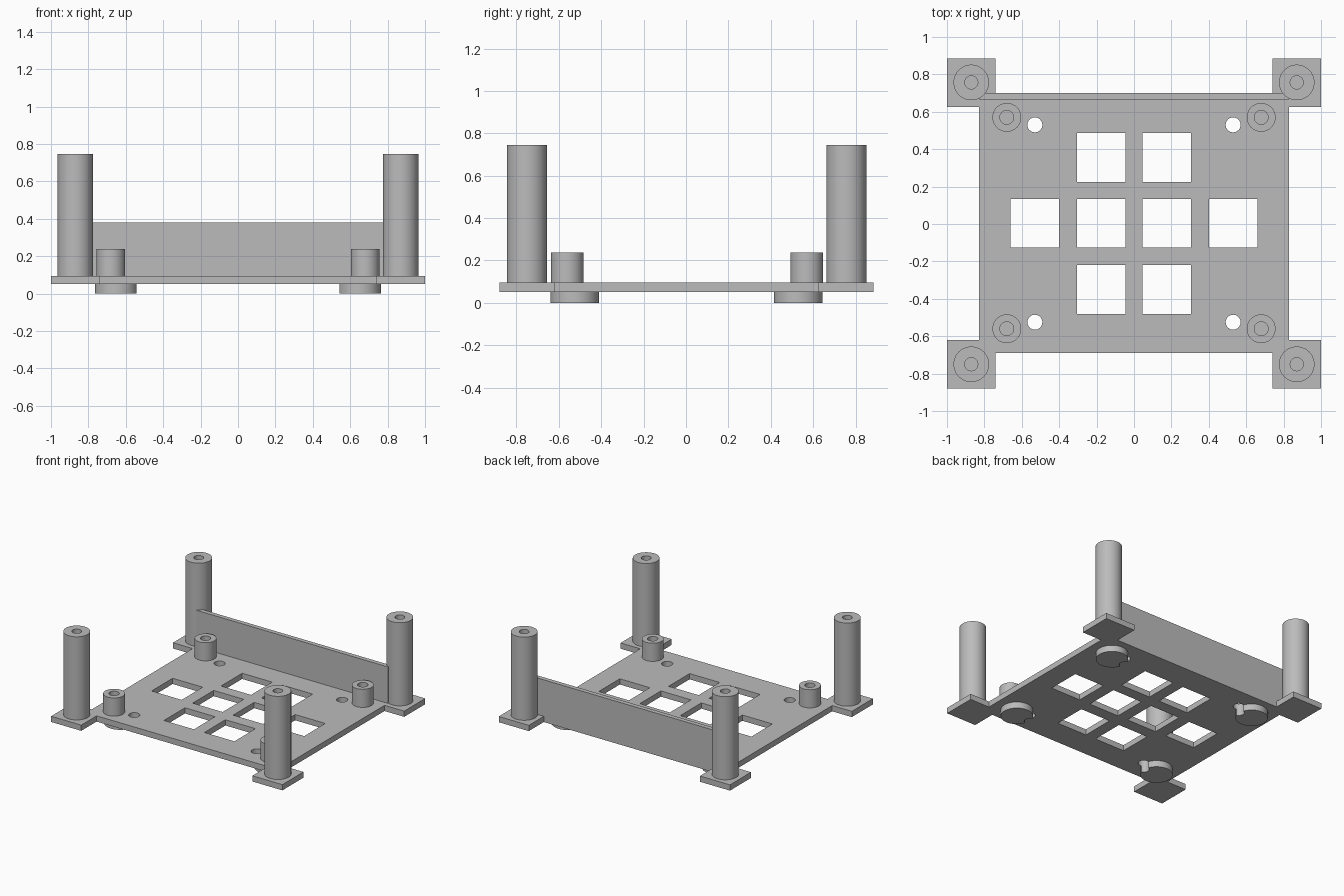
import bpy, bmesh
from math import cos, sin, pi, acos, hypot

cube = bpy.data.objects.get("Cube")
if cube:
    bpy.data.objects.remove(cube)

GREY = (0.5, 0.5, 0.5, 1)
grey = bpy.data.materials.new("plain_grey")
grey.use_nodes = True
grey.diffuse_color = GREY
grey.node_tree.nodes["Principled BSDF"].inputs["Base Color"].default_value = GREY

PLATE_BOTTOM, PLATE_TOP = 0.05, 0.095
SCREW_R, FOOT_R = 0.04, 0.115


def add_object(name, bm):
    """Turn a bmesh into a smooth-by-angle grey object."""
    bmesh.ops.remove_doubles(bm, verts=bm.verts, dist=0.0001)
    bmesh.ops.recalc_face_normals(bm, faces=bm.faces)
    mesh = bpy.data.meshes.new(name)
    bm.to_mesh(mesh)
    bm.free()
    mesh.materials.append(grey)
    obj = bpy.data.objects.new(name, mesh)
    bpy.context.collection.objects.link(obj)
    bpy.ops.object.select_all(action='DESELECT')
    obj.select_set(True)
    bpy.context.view_layer.objects.active = obj
    bpy.ops.object.shade_smooth_by_angle(angle=pi / 6)
    return obj


def rectangle(x0, x1, y0, y1):
    return [(x0, y0), (x1, y0), (x1, y1), (x0, y1)]


def arc(cx, cy, r, start, end, n):
    """Points from start to end angle, both included."""
    steps = [start + (end - start) * i / n for i in range(n + 1)]
    return [(cx + r * cos(a), cy + r * sin(a)) for a in steps]


def slab(name, loops, z0, z1):
    """Extrude a flat outline; further loops become through holes."""
    curve = bpy.data.curves.new(name + "_outline", 'CURVE')
    curve.dimensions = '2D'
    curve.fill_mode = 'BOTH'
    curve.extrude = (z1 - z0) / 2
    for loop in loops:
        spline = curve.splines.new('POLY')
        spline.points.add(len(loop) - 1)
        for point, (x, y) in zip(spline.points, loop):
            point.co = (x, y, 0, 1)
        spline.use_cyclic_u = True
    temp = bpy.data.objects.new(name + "_outline", curve)
    bpy.context.collection.objects.link(temp)
    graph = bpy.context.evaluated_depsgraph_get()
    mesh = bpy.data.meshes.new_from_object(temp.evaluated_get(graph))
    bm = bmesh.new()
    bm.from_mesh(mesh)
    bmesh.ops.translate(bm, verts=bm.verts, vec=(0, 0, (z0 + z1) / 2))
    bpy.data.objects.remove(temp)
    bpy.data.meshes.remove(mesh)
    bpy.data.curves.remove(curve)
    return add_object(name, bm)


def tube(name, x, y, outer, inner, top):
    """Upright pillar with a blind screw hole, standing on the plate."""
    bm = bmesh.new()
    base = PLATE_TOP - 0.005
    profile = [(outer, base), (outer, top), (inner, top), (inner, base)]
    verts = [bm.verts.new((x + r, y, z)) for r, z in profile]
    edges = [bm.edges.new((verts[i], verts[(i + 1) % 4])) for i in range(4)]
    bmesh.ops.spin(bm, geom=verts + edges, cent=(x, y, 0), axis=(0, 0, 1),
                   angle=2 * pi, steps=48)
    add_object(name, bm)


# Base plate outline: a panel with a square tab on each corner
back = [(0.74, 0.70), (0.74, 0.885), (1, 0.885), (1, 0.625), (0.83, 0.625)]
front = [(0.83, -0.62), (1, -0.62), (1, -0.88), (0.74, -0.88), (0.74, -0.69)]
right_half = back + front
loops = [right_half + [(-x, y) for x, y in reversed(right_half)]]

# Square windows: two, four, two
for y0, y1, columns in ((0.225, 0.487, (0.045,)),
                        (-0.125, 0.135, (0.045, 0.40)),
                        (-0.48, -0.22, (0.045,))):
    for x0 in columns:
        loops.append(rectangle(x0, x0 + 0.26, y0, y1))
        loops.append(rectangle(-x0 - 0.26, -x0, y0, y1))

# Screw holes
for sx in (-1, 1):
    for y in (0.53, -0.525):
        loops.append(arc(sx * 0.53, y, SCREW_R, 0, 2 * pi, 32)[:-1])
slab("base_plate", loops, PLATE_BOTTOM, PLATE_TOP)

# Back wall
slab("back_wall", [rectangle(-0.83, 0.83, 0.665, 0.70)], PLATE_TOP - 0.005, 0.38)

# Pillars, standoffs and notched round feet at the four corners
gap = 0.12
cut = acos((gap**2 + FOOT_R**2 - SCREW_R**2) / (2 * gap * FOOT_R))
notch = acos((gap**2 + SCREW_R**2 - FOOT_R**2) / (2 * gap * SCREW_R))
for side, sx in (("left", 1), ("right", -1)):
    for end, post_y, standoff_y, foot_y in (("back", 0.757, 0.57, 0.53),
                                            ("front", -0.75, -0.56, -0.525)):
        corner = f"{end}_{side}"
        tube(corner + "_pillar", sx * 0.87, post_y, 0.095, 0.035, 0.745)
        tube(corner + "_standoff", sx * 0.68, standoff_y, 0.077, 0.037, 0.237)
        rim = arc(0.65, foot_y, FOOT_R, -pi + cut, pi - cut, 48)
        bite = arc(0.65 - gap, foot_y, SCREW_R, notch, -notch, 16)
        outline = [(sx * x, y) for x, y in rim + bite[1:-1]]
        slab(corner + "_foot", [outline], 0, PLATE_BOTTOM)
